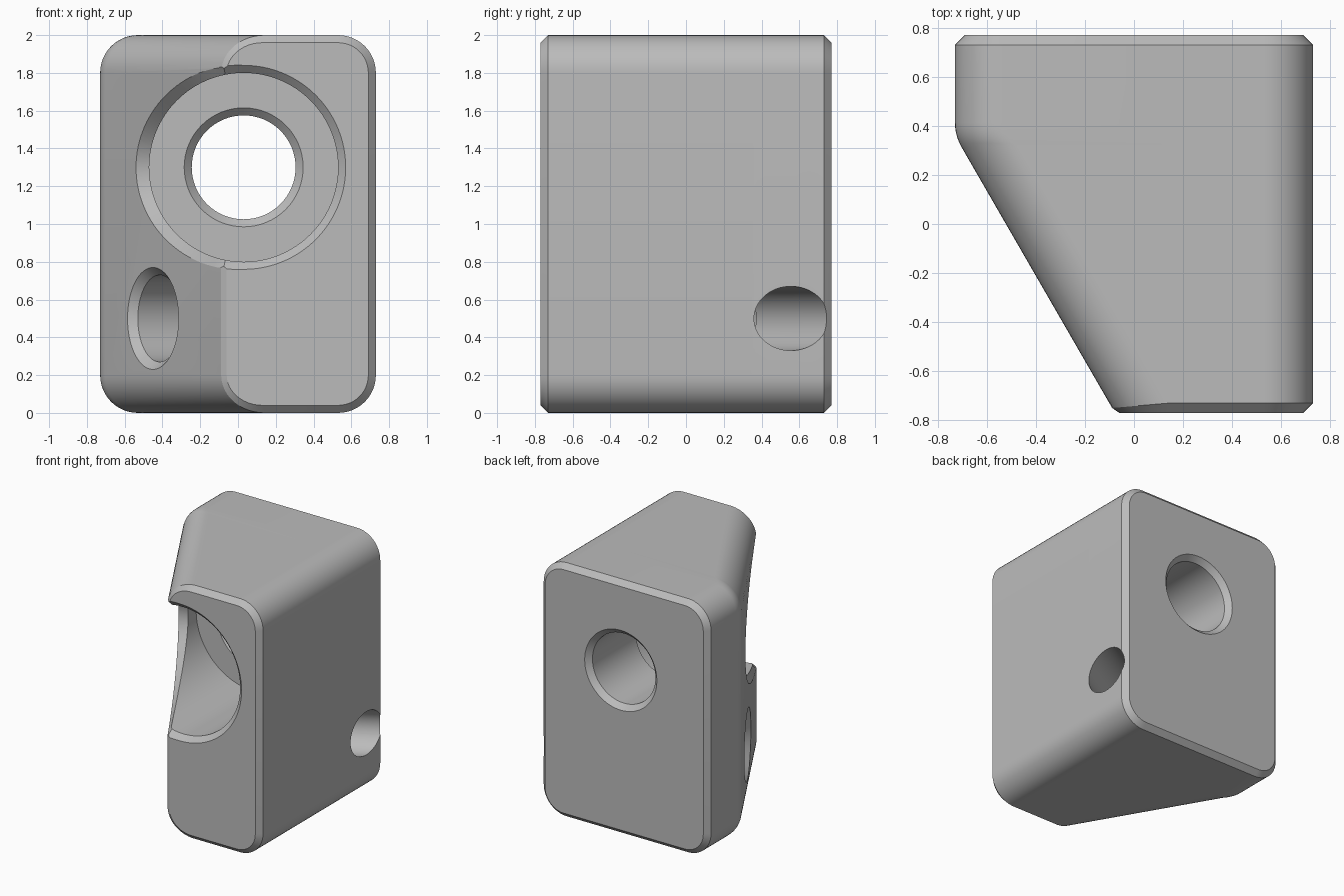
import bpy, bmesh
from math import sin, cos, pi, radians, sqrt
from mathutils import Vector

if "Cube" in bpy.data.objects:
    bpy.data.objects.remove(bpy.data.objects["Cube"], do_unlink=True)

HALF_W, HALF_D, HEIGHT, ROUND, CHAMFER = 0.73, 0.77, 2.0, 0.2, 0.04
BORE_X, BORE_Z, BORE_R, FLOOR = 0.03, 1.3, 0.5, 0.15
SLOPE = sqrt(3)          # the slanted side leans 30 degrees from the depth axis
BEND_Y = 0.36            # where slanted side and left side would meet


def slant_x(y):
    return -HALF_W + (BEND_Y - y) / SLOPE


def face_y(x):
    """Depth of the outer surface seen from the front."""
    return max(-HALF_D, BEND_Y - (x + HALF_W) * SLOPE)


def loft(name, rings):
    """Skin closed rings of equal length and cap both ends."""
    bm = bmesh.new()
    loops = [[bm.verts.new(p) for p in ring] for ring in rings]
    n = len(loops[0])
    for a, b in zip(loops, loops[1:]):
        for i in range(n):
            j = (i + 1) % n
            bm.faces.new((a[i], a[j], b[j], b[i]))
    bm.faces.new(loops[0])
    bm.faces.new(loops[-1])
    bmesh.ops.recalc_face_normals(bm, faces=bm.faces)
    mesh = bpy.data.meshes.new(name)
    bm.to_mesh(mesh)
    bm.free()
    obj = bpy.data.objects.new(name, mesh)
    bpy.context.collection.objects.link(obj)
    return obj


def lathe(name, profile, origin, axis, n=64):
    """Round cutter from (radius, distance) pairs along a level axis."""
    origin, axis = Vector(origin), Vector(axis).normalized()
    side, up = axis.cross(Vector((0, 0, 1))), Vector((0, 0, 1))
    return loft(name, [[origin + axis * t + (side * cos(2 * pi * i / n)
                        + up * sin(2 * pi * i / n)) * r for i in range(n)]
                       for r, t in profile])


def section(left, rx, inset, y_right, y_left, steps=12):
    """Rounded upright section; left corners may be elliptical."""
    right, low, high = HALF_W - inset, inset, HEIGHT - inset
    r = ROUND - inset
    pts = []
    for k, (sx, sz) in enumerate(((1, 1), (-1, 1), (-1, -1), (1, -1))):
        for i in range(steps + 1):
            a = pi / 2 * (k + i / steps)
            cx = right - r if sx > 0 else left + rx
            cz = high - r if sz > 0 else low + r
            w = max(0, -cos(a)) if sx < 0 else 0
            pts.append((cx + (r if sx > 0 else rx) * cos(a),
                        y_right + (y_left - y_right) * w, cz + r * sin(a)))
    return pts


# Block: front chamfer, slanted side, soft bend, left side, back chamfer
rim = HALF_D - CHAMFER
slant_rx = ROUND / cos(radians(30))
rings = [section(-0.06, slant_rx - CHAMFER, CHAMFER, -HALF_D, -HALF_D),
         section(slant_x(-0.75), slant_rx, 0, -rim, -0.75)]
bend_c = BEND_Y + ROUND * 0.268
for deg in range(30, -1, -5):
    a = radians(deg)
    y = bend_c - ROUND * sin(a)
    rings.append(section(-HALF_W + ROUND * (1 - cos(a)), ROUND / cos(a), 0, y, y))
rings += [section(-HALF_W, ROUND, 0, rim, rim),
          section(-HALF_W + CHAMFER, ROUND - CHAMFER, CHAMFER, HALF_D, HALF_D)]
block = loft("clamp_block", rings)

# Wide front recess whose chamfered lip follows front face and slanted side
floor_ring, lip_in, lip_out, front_ring = [], [], [], []
N = 128
for i in range(N):
    c, s = cos(2 * pi * i / N), sin(2 * pi * i / N)
    lean = max(0, -c)
    at = lambda r, y: Vector((BORE_X + r * c, y, BORE_Z + r * s))
    outer = BORE_R + CHAMFER + 0.03 * lean
    inner_pt = at(BORE_R, face_y(BORE_X + BORE_R * c) + CHAMFER + 0.1 * lean ** 2)
    outer_pt = at(outer, face_y(BORE_X + outer * c))
    tip = outer_pt + (outer_pt - inner_pt) * 0.5
    floor_ring.append(at(BORE_R, FLOOR))
    lip_in.append(inner_pt)
    lip_out.append(tip)
    front_ring.append(Vector((tip.x, -1, tip.z)))
recess = loft("recess_cutter", [floor_ring, lip_in, lip_out, front_ring])

# Through bore, chamfered at both ends
bore = lathe("bore_cutter", [(0.375, FLOOR - 0.06), (0.275, FLOOR + 0.04),
                             (0.275, rim), (0.375, rim + 0.1)],
             (BORE_X, 0, BORE_Z), (0, 1, 0))

# Stepped screw hole, square to the slanted side
screw = lathe("screw_hole_cutter", [(0.33, -0.06), (0.23, 0.04), (0.23, 0.7),
                                    (0.17, 0.7), (0.17, 1.8)],
              (-0.45, -0.125, 0.5), (SLOPE, 1, 0))

# Cut the holes
bpy.context.view_layer.objects.active = block
for cutter in (recess, bore, screw):
    cutter.hide_render = True
    mod = block.modifiers.new(cutter.name, "BOOLEAN")
    mod.operation, mod.solver, mod.object = "DIFFERENCE", "EXACT", cutter
    bpy.ops.object.modifier_apply(modifier=mod.name)
    bpy.data.objects.remove(cutter, do_unlink=True)

# Colour and shading
grey = bpy.data.materials.new("plain_grey")
grey.use_nodes = True
grey.diffuse_color = (0.5, 0.5, 0.5, 1)
grey.node_tree.nodes["Principled BSDF"].inputs["Base Color"].default_value = (0.5, 0.5, 0.5, 1)
block.data.materials.clear()
block.data.materials.append(grey)
for face in block.data.polygons:
    face.material_index = 0
block.select_set(True)
bpy.ops.object.shade_smooth_by_angle(angle=radians(25))
